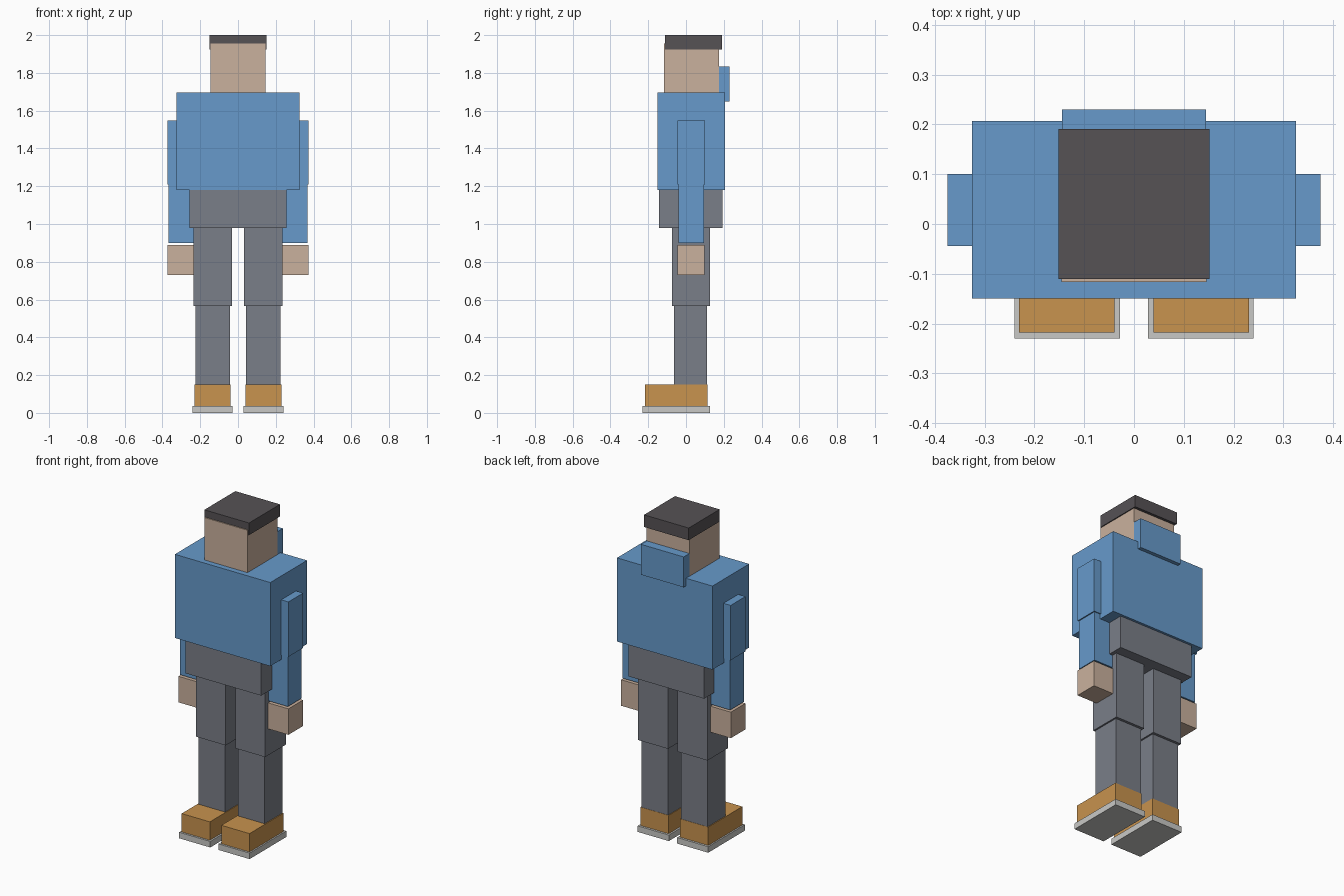
import bpy
import bmesh

if "Cube" in bpy.data.objects:
    bpy.data.objects.remove(bpy.data.objects["Cube"])


def linear(c):
    c /= 255
    return c / 12.92 if c <= 0.04045 else ((c + 0.055) / 1.055) ** 2.4


def colour(name, r, g, b):
    m = bpy.data.materials.new(name)
    m.diffuse_color = (linear(r), linear(g), linear(b), 1)
    m.use_nodes = True
    m.node_tree.nodes["Principled BSDF"].inputs["Base Color"].default_value = m.diffuse_color
    return m


blue = colour("blue cloth", 103, 154, 203)
skin = colour("skin", 202, 177, 157)
dark = colour("dark hair", 86, 82, 85)
grey = colour("grey trousers", 122, 126, 136)
tan = colour("tan leather", 200, 147, 78)
pale = colour("pale rubber", 201, 201, 198)


def box(name, mat, xs, ys, zs):
    """Box spanning the given x, y and z ranges."""
    bm = bmesh.new()
    bmesh.ops.create_cube(bm, size=1)
    for v in bm.verts:
        v.co = [r[0] if c < 0 else r[1] for c, r in zip(v.co, (xs, ys, zs))]
    me = bpy.data.meshes.new(name)
    bm.to_mesh(me)
    bm.free()
    me.materials.append(mat)
    ob = bpy.data.objects.new(name, me)
    bpy.context.collection.objects.link(ob)
    return ob


def pair(name, mat, xs, ys, zs):
    """Matching boxes on the left and right sides."""
    box("right_" + name, mat, (-xs[1], -xs[0]), ys, zs)
    box("left_" + name, mat, xs, ys, zs)


# Head, hair and hood
box("head", skin, (-0.146, 0.146), (-0.116, 0.174), (1.69, 1.956))
box("hair", dark, (-0.152, 0.152), (-0.11, 0.191), (1.925, 2.0))
box("hood", blue, (-0.145, 0.145), (0.172, 0.23), (1.648, 1.835))

# Torso and hips
box("torso", blue, (-0.325, 0.325), (-0.15, 0.207), (1.18, 1.695))
box("hips", grey, (-0.258, 0.258), (-0.143, 0.192), (0.978, 1.185))

# Arms
pair("upper_arm", blue, (0.23, 0.374), (-0.044, 0.1), (1.21, 1.548))
pair("forearm", blue, (0.236, 0.367), (-0.039, 0.094), (0.9, 1.215))
pair("hand", skin, (0.232, 0.374), (-0.044, 0.098), (0.73, 0.89))

# Legs
pair("thigh", grey, (0.033, 0.236), (-0.073, 0.128), (0.567, 0.985))
pair("shin", grey, (0.043, 0.226), (-0.063, 0.112), (0.09, 0.57))

# Shoes
pair("shoe", tan, (0.039, 0.231), (-0.218, 0.1135), (0.035, 0.15))
pair("sole", pale, (0.028, 0.24), (-0.23, 0.127), (0.0, 0.037))
